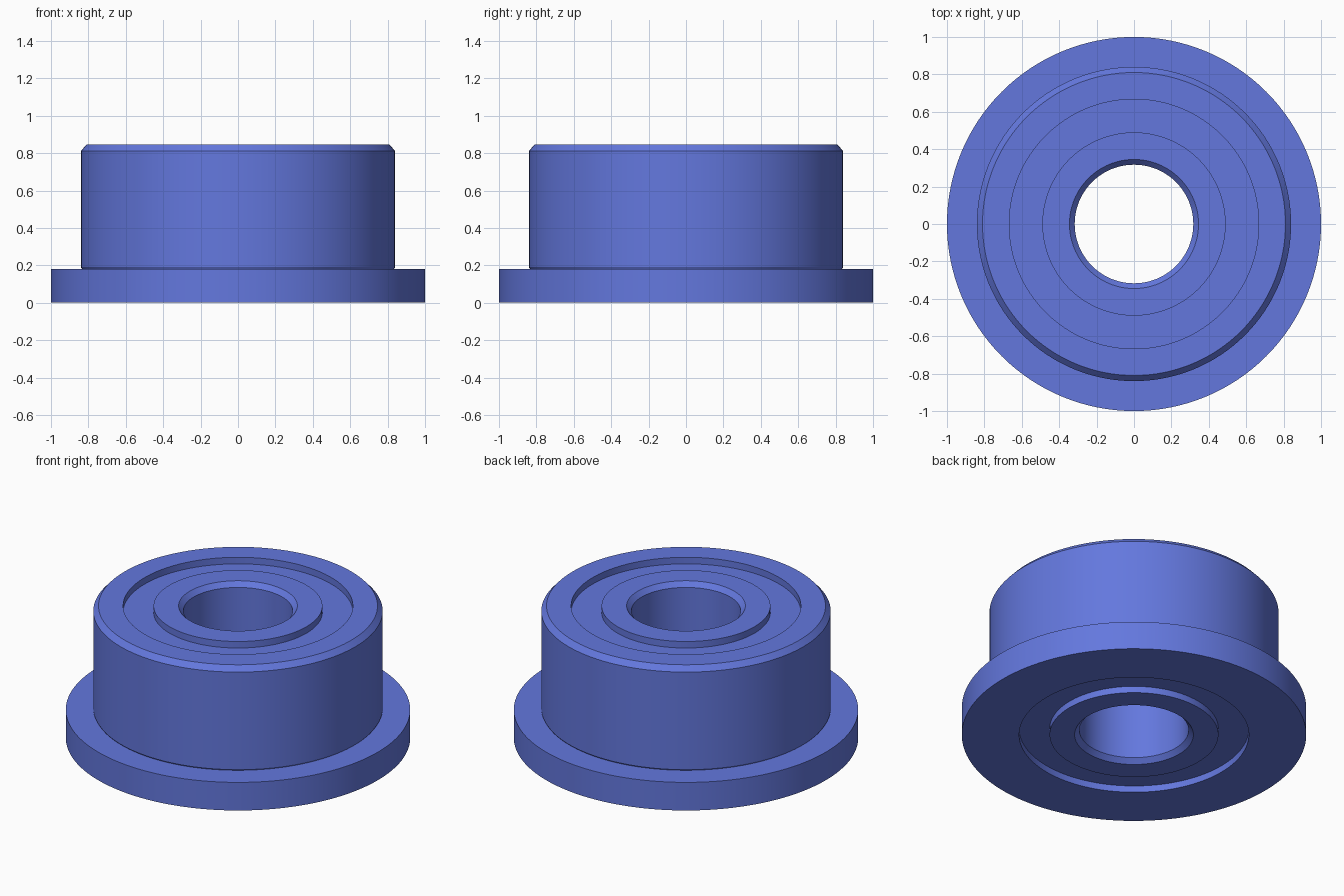
import bpy, math

if "Cube" in bpy.data.objects:
    bpy.data.objects.remove(bpy.data.objects["Cube"])

SEGMENTS = 128
H = 0.845        # total height
DEPTH = 0.042    # recess of the seals below the ring faces

blue = bpy.data.materials.new("blue")
blue.diffuse_color = (0.126, 0.187, 0.73, 1)
blue.use_nodes = True
blue.node_tree.nodes["Principled BSDF"].inputs["Base Color"].default_value = blue.diffuse_color


def lathe(name, profile):
    """Revolve a closed (radius, z) loop, listed counter-clockwise, around z."""
    n = len(profile)
    verts, faces = [], []
    for i in range(SEGMENTS):
        a = 2 * math.pi * i / SEGMENTS
        verts += [(r * math.cos(a), r * math.sin(a), z) for r, z in profile]
        b = (i + 1) % SEGMENTS
        for j in range(n):
            k = (j + 1) % n
            faces.append((i * n + j, b * n + j, b * n + k, i * n + k))
    mesh = bpy.data.meshes.new(name)
    mesh.from_pydata(verts, [], faces)
    mesh.materials.append(blue)
    obj = bpy.data.objects.new(name, mesh)
    bpy.context.collection.objects.link(obj)
    bpy.ops.object.select_all(action='DESELECT')
    obj.select_set(True)
    bpy.context.view_layer.objects.active = obj
    bpy.ops.object.shade_smooth_by_angle(angle=math.radians(30))
    return obj


# Inner ring with a chamfered bore
lathe("inner_ring", [
    (0.345, 0), (0.49, 0), (0.49, H), (0.345, H),
    (0.317, H - 0.03), (0.317, 0.03),
])

# Outer ring with flange, fine undercut and chamfered top edge
lathe("outer_ring", [
    (0.667, 0), (1.0, 0), (1.0, 0.18), (0.834, 0.18), (0.84, 0.19),
    (0.84, H - 0.033), (0.81, H), (0.667, H),
])

# Recessed seals closing the gap between the rings
for name, z in (("bottom_seal", DEPTH), ("top_seal", H - DEPTH - 0.04)):
    lathe(name, [(0.488, z), (0.669, z), (0.669, z + 0.04), (0.488, z + 0.04)])
